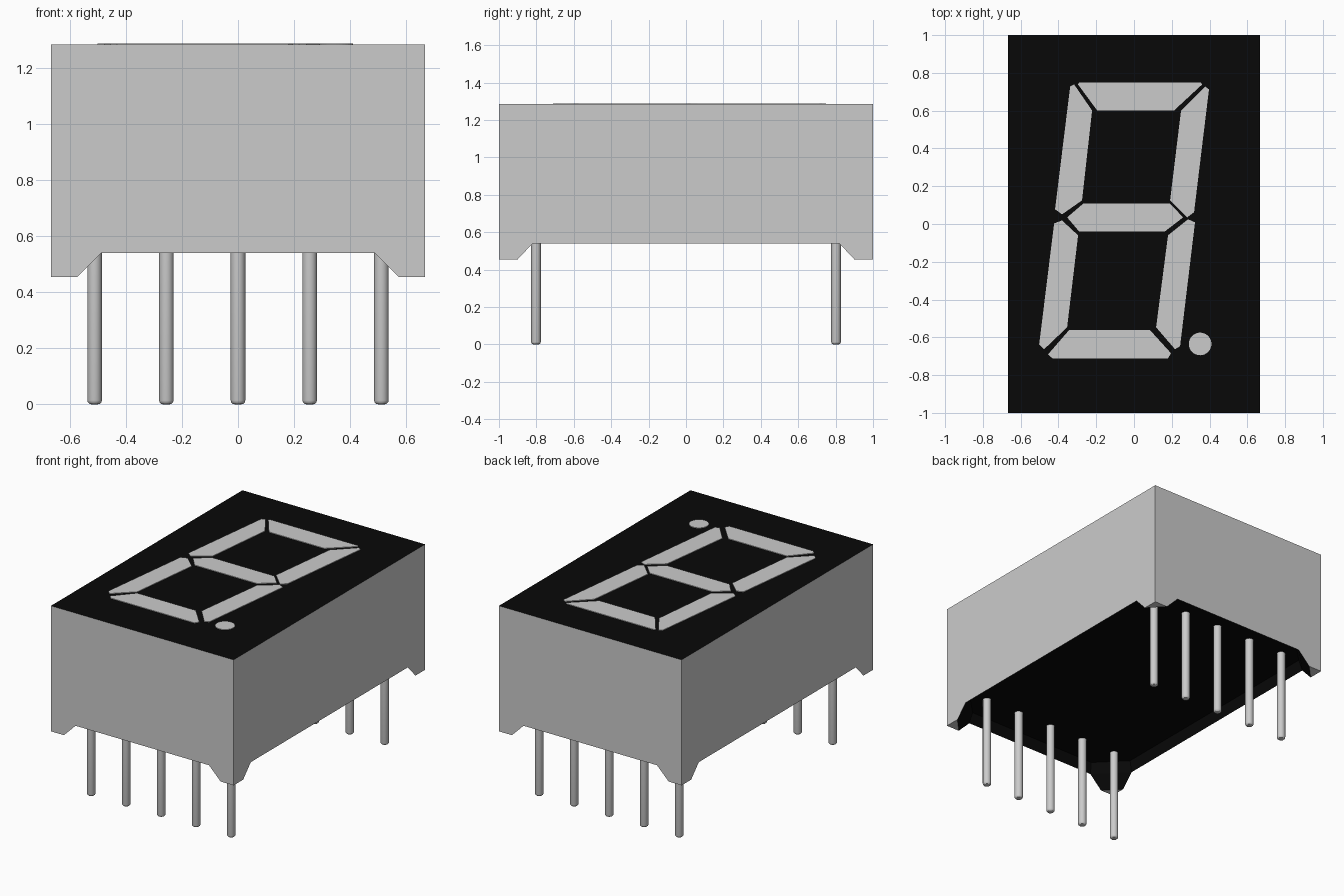
import bpy, bmesh
from math import cos, sin, pi

if "Cube" in bpy.data.objects:
    bpy.data.objects.remove(bpy.data.objects["Cube"])

HX, HY = 0.668, 1.0                 # half width, half depth
TIP, BASE, TOP = 0.455, 0.54, 1.285  # heights of feet, wall rim, face
FLOOR = 0.61                        # recessed underside


def material(name, value):
    m = bpy.data.materials.new(name)
    m.diffuse_color = (value, value, value, 1)
    m.use_nodes = True
    m.node_tree.nodes["Principled BSDF"].inputs["Base Color"].default_value = m.diffuse_color
    return m


grey, black = material("grey", 0.69), material("black", 0.0025)


def finish(name, bm, mats=()):
    bmesh.ops.recalc_face_normals(bm, faces=bm.faces[:])
    mesh = bpy.data.meshes.new(name)
    bm.to_mesh(mesh)
    bm.free()
    for m in mats:
        mesh.materials.append(m)
    ob = bpy.data.objects.new(name, mesh)
    bpy.context.collection.objects.link(ob)
    return ob


def plate(name, pts, z0=TOP - 0.01, z1=TOP + 0.004):
    """Flat extruded outline on the display face."""
    bm = bmesh.new()
    face = bm.faces.new([bm.verts.new((x + 0.003, y - 0.007, z0)) for x, y in pts])
    ext = bmesh.ops.extrude_face_region(bm, geom=[face])["geom"]
    bmesh.ops.translate(bm, vec=(0, 0, z1 - z0),
                        verts=[v for v in ext if isinstance(v, bmesh.types.BMVert)])
    return finish(name, bm, [grey])


# Housing: grey walls, black face, tapered triangular corner feet
bm = bmesh.new()
corners = []
for sx, sy in ((-1, -1), (1, -1), (1, 1), (-1, 1)):
    def vert(dx, dy, z):
        return bm.verts.new((sx * (HX - dx), sy * (HY - dy), z))
    corners.append({
        "top": vert(0, 0, TOP), "tip": vert(0, 0, TIP),
        "low": (vert(0.095, 0, TIP), vert(0, 0.10, TIP)),
        "high": (vert(0.18, 0, BASE), vert(0, 0.18, BASE)),
        "floor": (vert(0.19, 0.02, FLOOR), vert(0.02, 0.19, FLOOR))})
floor = []
for i, a in enumerate(corners):
    b = corners[(i + 1) % 4]
    k = i % 2                        # wall direction: 0 along x, 1 along y
    bm.faces.new((a["top"], a["tip"], a["low"][k], a["high"][k],
                  b["high"][k], b["low"][k], b["tip"], b["top"]))
    bm.faces.new((a["tip"], *a["low"]))
    # black foot slope and sides of the recess
    for quad in ((a["low"][0], a["high"][0], a["high"][1], a["low"][1]),
                 (a["high"][0], a["floor"][0], a["floor"][1], a["high"][1]),
                 (a["high"][k], b["high"][k], b["floor"][k], a["floor"][k])):
        bm.faces.new(quad).material_index = 1
    floor += [a["floor"][k], b["floor"][k]]
bm.faces.new([c["top"] for c in corners]).material_index = 1
bm.faces.new(floor).material_index = 1
finish("housing", bm, (grey, black))

# Seven slanted display segments with clipped corners
segments = {
    "top": [(-.294, .756), (.352, .756), (.357, .745), (.209, .608), (-.198, .608), (-.299, .745)],
    "upper_left": [(-.341, .735), (-.320, .746), (-.225, .608), (-.278, .132), (-.384, .058), (-.421, .085)],
    "upper_right": [(.394, .720), (.373, .735), (.246, .608), (.188, .132), (.278, .042), (.315, .069)],
    "middle": [(-.357, .042), (-.272, .115), (.188, .115), (.257, .042), (.161, -.032), (-.294, -.032)],
    "lower_left": [(-.426, .010), (-.384, .026), (-.299, -.053), (-.357, -.54), (-.479, -.656), (-.505, -.63)],
    "lower_right": [(.320, .016), (.283, .032), (.177, -.053), (.114, -.54), (.214, -.656), (.241, -.64)],
    "bottom": [(-.347, -.555), (.082, -.555), (.193, -.677), (.177, -.704), (-.435, -.704), (-.458, -.683)],
}
for name, pts in segments.items():
    plate("segment_" + name, pts)

# Decimal point
plate("decimal_point", [(.347 + .06 * cos(t * pi / 16), -.628 + .06 * sin(t * pi / 16))
                        for t in range(32)])

# Two rows of five pins with rounded tips
R, LEN = 0.026, FLOOR + 0.01
for row, y in (("front", -0.802), ("back", 0.802)):
    for n in range(5):
        bm = bmesh.new()
        bmesh.ops.create_cone(bm, cap_ends=True, segments=24, radius1=R, radius2=R, depth=LEN)
        rim = [e for e in bm.edges if all(v.co.z < 0 for v in e.verts)]
        bmesh.ops.bevel(bm, geom=rim, offset=0.014, segments=3, profile=0.5, affect='EDGES')
        pin = finish(f"pin_{row}_{n + 1}", bm)
        pin.location = ((n - 2) * 0.256, y, LEN / 2)
        bpy.ops.object.select_all(action='DESELECT')
        pin.select_set(True)
        bpy.context.view_layer.objects.active = pin
        bpy.ops.object.shade_smooth_by_angle()
